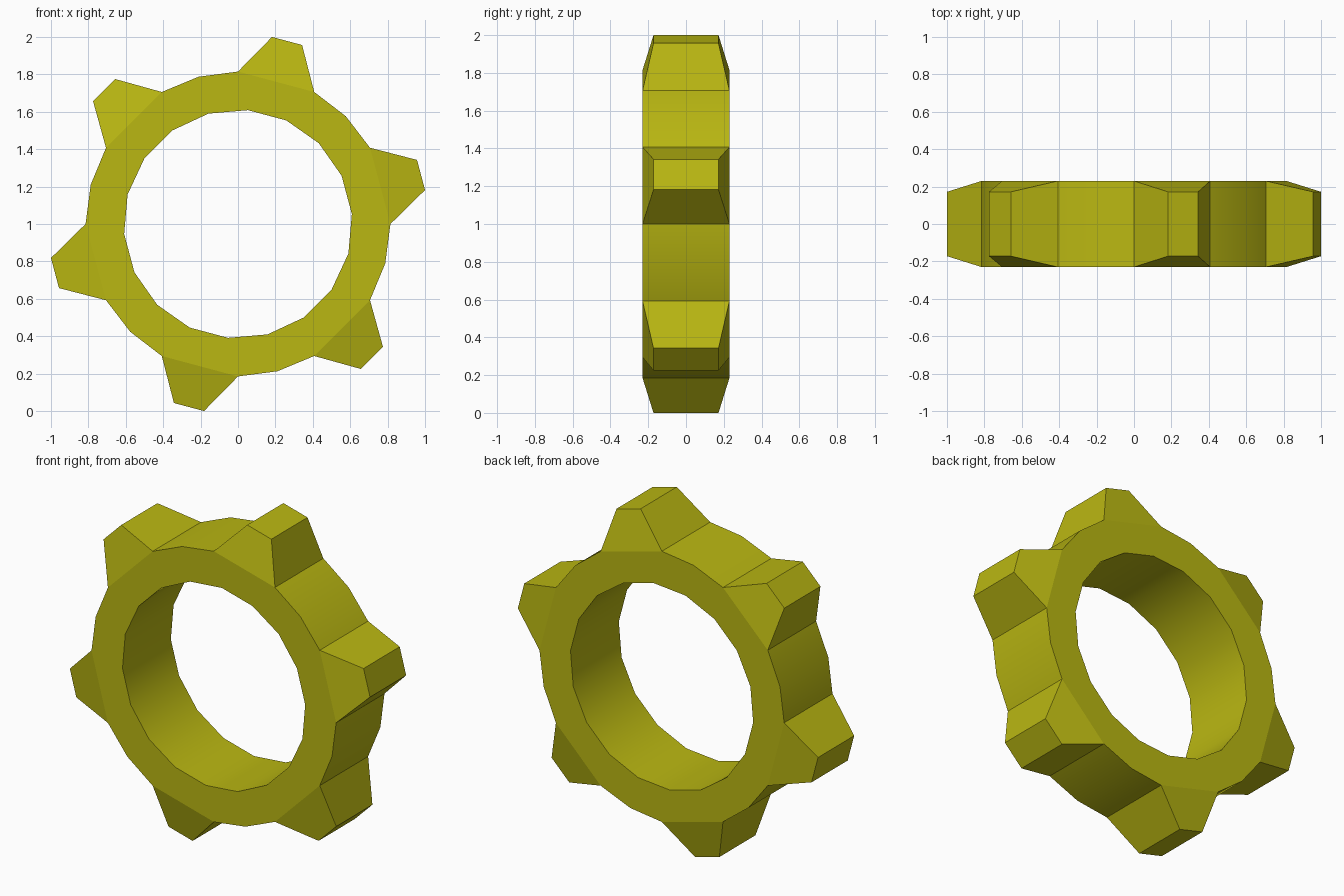
import bpy, bmesh, math

if "Cube" in bpy.data.objects:
    bpy.data.objects.remove(bpy.data.objects["Cube"])

R_OUT, R_IN, R_TIP = 0.815, 0.611, 1.0165
HALF, HALF_TIP = 0.23, 0.172

mat = bpy.data.materials.new("mustard yellow")
mat.diffuse_color = (0.49, 0.475, 0.006, 1)
mat.use_nodes = True
mat.node_tree.nodes["Principled BSDF"].inputs["Base Color"].default_value = mat.diffuse_color

bm = bmesh.new()


def pair(r, deg, half):
    """Front and back vertex at a polar position around the ring axis."""
    a = math.radians(deg)
    x, z = r * math.cos(a), 1 + r * math.sin(a)
    return bm.verts.new((x, -half, z)), bm.verts.new((x, half, z))


def face(verts, smooth=False):
    bm.faces.new(verts).smooth = smooth


# Ring: three outer points per tooth pitch, paired with an even bore
outer, inner = [], []
for k in range(6):
    for a_out, a_in in ((0, 5), (30, 25), (45, 45)):
        outer.append(pair(R_OUT, 60 * k + a_out, HALF))
        inner.append(pair(R_IN, 60 * k + a_in, HALF))

for i in range(18):
    j = (i + 1) % 18
    o, p, q, n = outer[i], outer[j], inner[j], inner[i]
    face((o[0], p[0], q[0], n[0]))            # front
    face((o[1], n[1], q[1], p[1]))            # back
    face((n[0], q[0], q[1], n[1]), True)      # bore
    if i % 3:
        face((o[0], o[1], p[1], p[0]), True)  # gap between teeth
    else:
        # Tapered tooth
        mid = 60 * (i // 3) + 15
        s = pair(R_TIP, mid - 4.7, HALF_TIP)
        t = pair(R_TIP, mid + 4.7, HALF_TIP)
        face((o[0], s[0], t[0], p[0]))
        face((o[1], p[1], t[1], s[1]))
        face((o[0], o[1], s[1], s[0]))
        face((p[0], t[0], t[1], p[1]))
        face((s[0], s[1], t[1], t[0]))

bmesh.ops.recalc_face_normals(bm, faces=bm.faces[:])
mesh = bpy.data.meshes.new("toothed_ring")
bm.to_mesh(mesh)
bm.free()
mesh.materials.append(mat)
ring = bpy.data.objects.new("toothed_ring", mesh)
bpy.context.collection.objects.link(ring)
